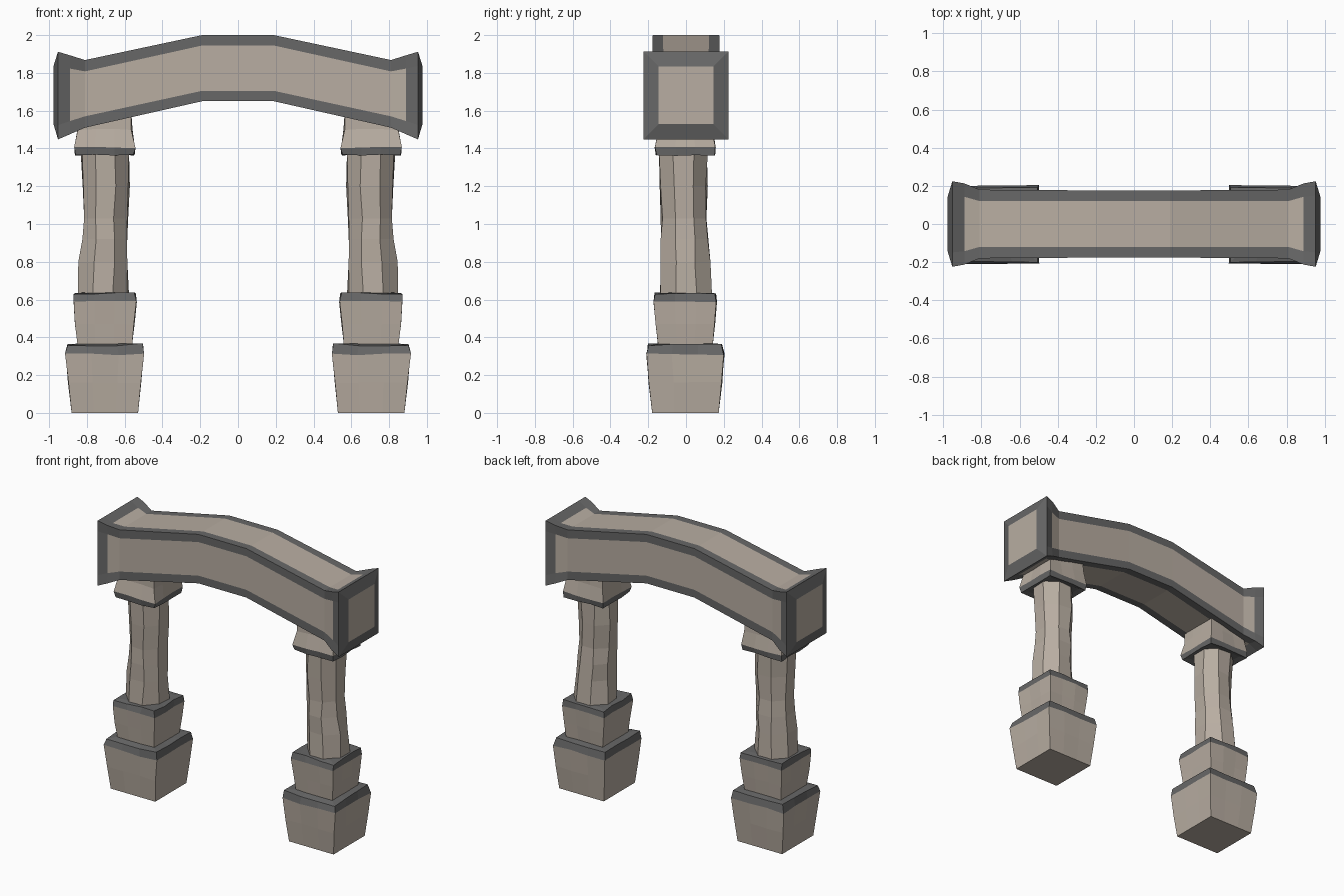
import bpy, bmesh, random
from math import cos, sin, pi

if "Cube" in bpy.data.objects:
    bpy.data.objects.remove(bpy.data.objects["Cube"])


def material(name, rgb):
    m = bpy.data.materials.new(name)
    m.diffuse_color = (*rgb, 1)
    m.use_nodes = True
    m.node_tree.nodes["Principled BSDF"].inputs["Base Color"].default_value = m.diffuse_color
    return m


LIGHT = material("light_stone", (0.48, 0.42, 0.36))
DARK = material("dark_trim", (0.135, 0.135, 0.135))


def loft(name, rings, is_dark, cap_dark, side=1):
    """Skin a list of closed rings; is_dark(band, segment) picks the trim."""
    bm = bmesh.new()
    vs = [[bm.verts.new((p[0] * side, p[1], p[2])) for p in r] for r in rings]
    n = len(rings[0])
    for i in range(len(vs) - 1):
        for j in range(n):
            k = (j + 1) % n
            f = bm.faces.new((vs[i][j], vs[i][k], vs[i + 1][k], vs[i + 1][j]))
            f.material_index = int(is_dark(i, j))
    for r, d in ((vs[0], cap_dark[0]), (vs[-1], cap_dark[1])):
        bm.faces.new(r).material_index = int(d)
    bmesh.ops.recalc_face_normals(bm, faces=bm.faces)
    me = bpy.data.meshes.new(name)
    bm.to_mesh(me)
    bm.free()
    me.materials.append(LIGHT)
    me.materials.append(DARK)
    ob = bpy.data.objects.new(name, me)
    bpy.context.collection.objects.link(ob)
    return ob


def square_ring(cx, cy, hw, z, rnd, wobble, segs=3):
    """Hand-cut square outline with a few points along each side."""
    corners = [(-1, -1), (1, -1), (1, 1), (-1, 1)]
    pts = []
    for i in range(4):
        a, b = corners[i], corners[(i + 1) % 4]
        for s in range(segs):
            t = s / segs
            pts.append((cx + hw * (a[0] + (b[0] - a[0]) * t) + rnd.uniform(-wobble, wobble),
                        cy + hw * (a[1] + (b[1] - a[1]) * t) + rnd.uniform(-wobble, wobble),
                        z + rnd.uniform(-wobble, wobble) * (z > 0)))
    return pts


def block(name, side, seed, levels, dark_bands, caps):
    """Stone block from (z, half width, wobble) levels."""
    rnd = random.Random(seed)
    rings = [square_ring(0.705, -0.003, hw, z, rnd, w) for z, hw, w in levels]
    loft(name, rings, lambda i, j: i in dark_bands, caps, side)


for side, tag in ((-1, "left"), (1, "right")):
    # Stepped pedestal
    block(tag + "_base", side, 3,
          [(0, 0.176, 0), (0.16, 0.193, 0.003), (0.31, 0.206, 0.005),
           (0.362, 0.196, 0.007), (0.366, 0.15, 0.003)], (2, 3), (0, 1))
    block(tag + "_upper_base", side, 8,
          [(0.34, 0.142, 0.002), (0.47, 0.156, 0.003), (0.59, 0.166, 0.004),
           (0.633, 0.16, 0.006), (0.635, 0.12, 0.002)], (2, 3), (0, 1))

    # Rough octagonal shaft: (z, radius, centre x, centre y)
    rnd = random.Random(5)
    shaft = [(0.61, 0.144, 0.715, 0), (0.80, 0.138, 0.712, -0.003),
             (0.92, 0.131, 0.705, -0.008), (1.03, 0.128, 0.702, -0.01),
             (1.20, 0.134, 0.70, -0.014), (1.40, 0.136, 0.705, -0.014)]
    rings = []
    for z, r, cx, cy in shaft:
        rings.append([(cx + r * cos(pi / 8 + k * pi / 4) + rnd.uniform(-.006, .006),
                       cy + r * sin(pi / 8 + k * pi / 4) + rnd.uniform(-.006, .006), z)
                      for k in range(8)])
    loft(tag + "_shaft", rings, lambda i, j: False, (0, 0), side)

    # Capital with flared dark lip
    block(tag + "_capital", side, 11,
          [(1.375, 0.12, 0.002), (1.365, 0.155, 0.004), (1.405, 0.16, 0.004),
           (1.50, 0.143, 0.004), (1.60, 0.14, 0.002)], (0, 1), (1, 0))


def beam_ring(x, z0, z1, hy, inset, recess=0, lean=0):
    """Rectangle with trim points near each corner; recess sinks the panels."""
    def pt(y, z):
        return (x + lean, y, z)
    a, r, w = hy, recess, inset
    return [pt(-a, z0), pt(-a + w, z0 + r), pt(a - w, z0 + r),
            pt(a, z0), pt(a - r, z0 + w), pt(a - r, z1 - w),
            pt(a, z1), pt(a - w, z1 - r), pt(-a + w, z1 - r),
            pt(-a, z1), pt(-a + r, z1 - w), pt(-a + r, z0 + w)]


# Arched lintel, half profile: (x, bottom z, top z, half depth, inset, recess)
half = [(0.19, 1.65, 2.0, 0.176, 0.055, 0),
        (0.81, 1.51, 1.868, 0.18, 0.06, 0),
        (0.89, 1.475, 1.893, 0.213, 0.07, 0.012),
        (0.953, 1.448, 1.912, 0.224, 0.075, 0),
        (0.977, 1.53, 1.835, 0.145, 0.07, 0)]
stations = [(-s[0], *s[1:]) for s in reversed(half)] + half
last = len(stations) - 2
loft("arched_lintel", [beam_ring(*s) for s in stations],
     lambda i, j: i in (0, 1, last - 1, last) or j % 3 != 1, (0, 0))
